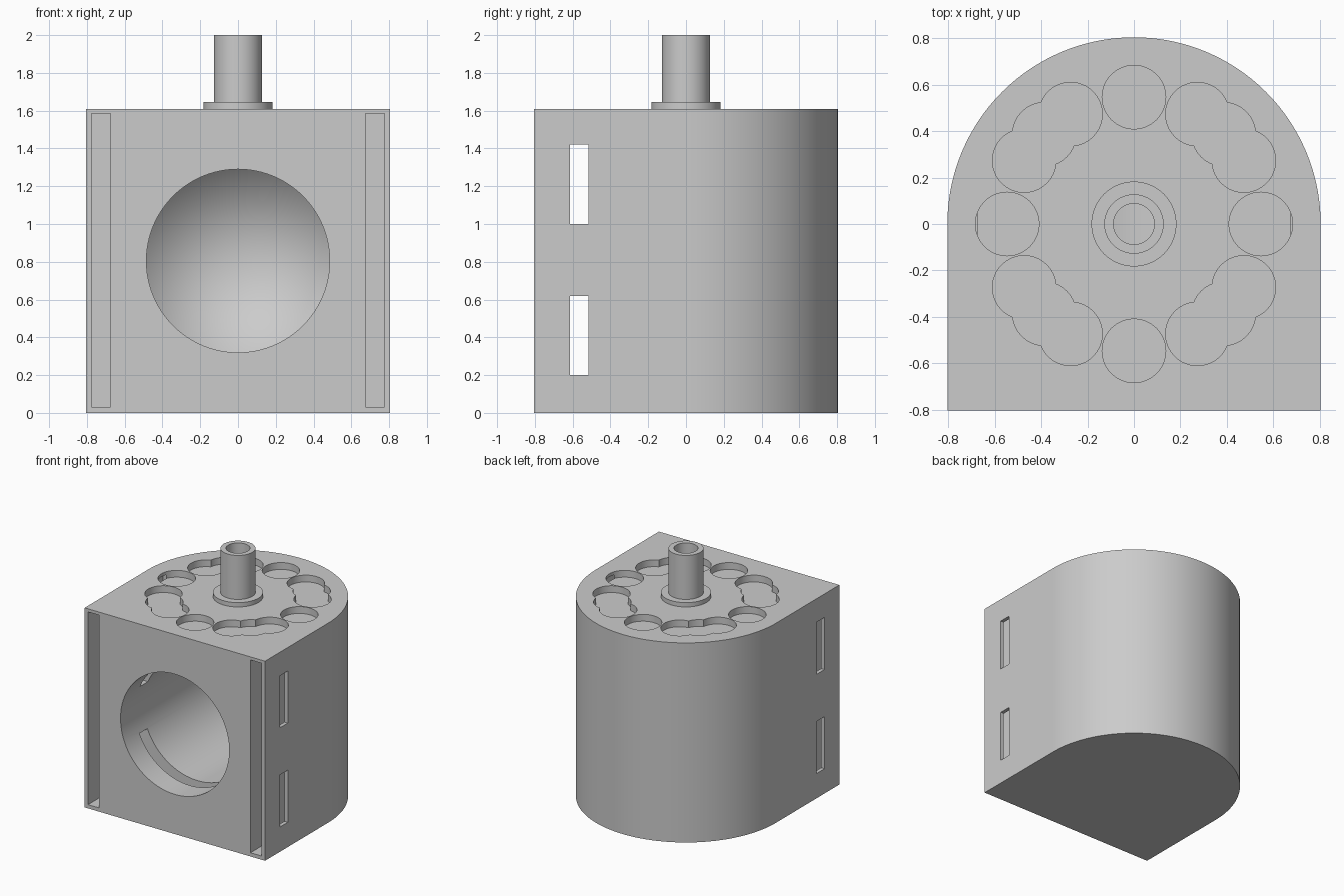
import bpy, bmesh, math
from mathutils import Matrix, Vector

cube = bpy.data.objects.get("Cube")
if cube:
    bpy.data.objects.remove(cube, do_unlink=True)

HALF, TOP = 0.805, 1.61
SEG = 96

grey = bpy.data.materials.new("plain grey")
grey.use_nodes = True
GREY = (0.6, 0.6, 0.6, 1)
grey.diffuse_color = GREY
grey.node_tree.nodes["Principled BSDF"].inputs["Base Color"].default_value = GREY


def finish(name, bm):
    bmesh.ops.recalc_face_normals(bm, faces=bm.faces)
    mesh = bpy.data.meshes.new(name)
    bm.to_mesh(mesh)
    bm.free()
    mesh.materials.append(grey)
    obj = bpy.data.objects.new(name, mesh)
    bpy.context.collection.objects.link(obj)
    return obj


def prism(name, outline, z0, z1):
    bm = bmesh.new()
    face = bm.faces.new([bm.verts.new((x, y, z0)) for x, y in outline])
    top = bmesh.ops.extrude_face_region(bm, geom=[face])["geom"]
    verts = [v for v in top if isinstance(v, bmesh.types.BMVert)]
    bmesh.ops.translate(bm, verts=verts, vec=(0, 0, z1 - z0))
    return finish(name, bm)


def box(name, x0, x1, y0, y1, z0, z1):
    return prism(name, [(x0, y0), (x1, y0), (x1, y1), (x0, y1)], z0, z1)


def disc(name, x, y, r, z0, z1, n=SEG):
    angles = [2 * math.pi * i / n for i in range(n)]
    return prism(name, [(x + r * math.cos(a), y + r * math.sin(a)) for a in angles], z0, z1)


def lathe(name, profile, matrix=Matrix(), n=SEG):
    bm = bmesh.new()
    verts = [bm.verts.new((r, 0, z)) for r, z in profile]
    edges = [bm.edges.new(pair) for pair in zip(verts, verts[1:])]
    bmesh.ops.spin(bm, geom=verts + edges, cent=(0, 0, 0), axis=(0, 0, 1),
                   angle=2 * math.pi, steps=n)
    bmesh.ops.remove_doubles(bm, verts=bm.verts, dist=0.0001)
    bm.transform(matrix)
    return finish(name, bm)


def activate(obj):
    bpy.ops.object.select_all(action="DESELECT")
    obj.select_set(True)
    bpy.context.view_layer.objects.active = obj


def cut(target, cutter):
    mod = target.modifiers.new("cut", "BOOLEAN")
    mod.operation, mod.solver, mod.object = "DIFFERENCE", "EXACT", cutter
    activate(target)
    bpy.ops.object.modifier_apply(modifier=mod.name)
    bpy.data.objects.remove(cutter, do_unlink=True)


# Body: square front, half-round back
arc = [math.pi * i / SEG for i in range(SEG + 1)]
outline = [(HALF * math.cos(a), HALF * math.sin(a)) for a in arc]
body = prism("body", outline + [(-HALF, -HALF), (HALF, -HALF)], 0, TOP)

# Front bore with a conical end
into_front = Matrix.Translation(Vector((0, -HALF, HALF))) @ Matrix.Rotation(-math.pi / 2, 4, "X")
cut(body, lathe("bore_cutter", [(0, -0.1), (0.485, -0.1), (0.485, 1.12), (0, 1.595)], into_front))

# Shaft hole from the top into the bore
cut(body, disc("shaft_cutter", 0, 0, 0.088, 1.0, 1.8))

# Tall slots in the front face
for side in (-1, 1):
    x0, x1 = sorted((side * 0.675, side * 0.775))
    cut(body, box("front_slot_cutter", x0, x1, -1, 0.15, 0.03, 1.585))

# Strap slots straight through the sides
for z in (0.2, 1.0):
    cut(body, box("strap_slot_cutter", -1, 1, -0.615, -0.515, z, z + 0.42))

# Ring of round pockets in the top
for quarter in range(4):
    for step in (0, 30, 45, 60):
        a = math.radians(quarter * 90 + step)
        cut(body, disc("pocket_cutter", 0.547 * math.cos(a), 0.547 * math.sin(a),
                       0.137, TOP - 0.055, 1.8, 64))

# Hollow stem with a flange
stem = lathe("stem", [(0.088, TOP), (0.183, TOP), (0.183, 1.645), (0.128, 1.645),
                      (0.128, 2), (0.088, 2), (0.088, TOP)])

for obj in (body, stem):
    activate(obj)
    bpy.ops.object.shade_smooth_by_angle(angle=math.radians(30))
